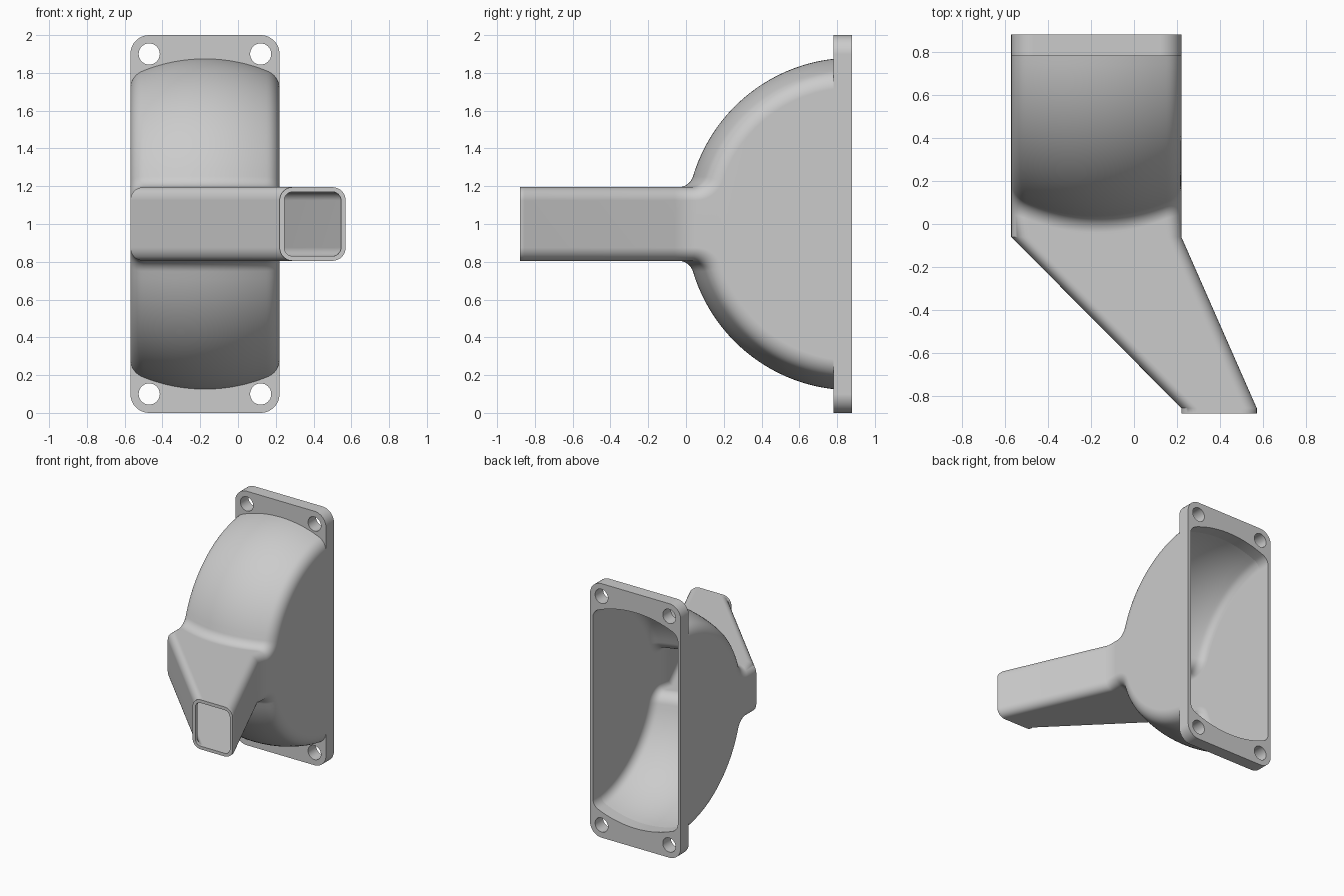
import bpy, bmesh
from math import sin, cos, pi, sqrt, asin, acos, radians

if "Cube" in bpy.data.objects:
    bpy.data.objects.remove(bpy.data.objects["Cube"])

grey = bpy.data.materials.new("light grey")
grey.use_nodes = True
GREY = (0.6, 0.6, 0.6, 1)
grey.diffuse_color = GREY
grey.node_tree.nodes["Principled BSDF"].inputs["Base Color"].default_value = GREY

HALF_W, HALF_H, RADIUS = 0.395, 0.195, 0.88   # body half width, neck half height, dome radius
OUT_W = 0.175                                 # outlet half width
BODY_X, OUT_X, MID_Z = -0.175, 0.395, 1.0
BACK, FLANGE, BEND, LIP, FRONT = 0.88, 0.78, -0.06, -0.855, -0.88
WALL = 0.025


def dome_radius(d, w, R, c):
    """Radius of the side-trimmed dome at offset d, its rim rounded by c."""
    if d < (w - c) * R / (R - c):
        return sqrt(R * R - d * d)
    return sqrt((R - c) ** 2 - (w - c) ** 2) + sqrt(max(0, c * c - (d - w + c) ** 2))


def offsets(w, c):
    """Offsets across the body, denser over the rounded rims."""
    half = [(w - c) * i / 12 for i in range(12)]
    half += [w - c + c * sin(pi / 2 * i / 10) for i in range(11)]
    return [-d for d in reversed(half[1:])] + half


def slice_profile(dx, t):
    """Upper outline of one lengthwise slice of the duct, inset by t."""
    w, h, R, c, cr = HALF_W - t, HALF_H - t, RADIUS - t, 0.1 - t, 0.07 - t
    d, s = abs(dx), (1 if dx >= 0 else -1)
    r = dome_radius(d, w, R, c)
    drop = 0
    if d > w - cr:
        drop = cr - sqrt(max(0, cr * cr - (d - w + cr) ** 2))
    h -= drop
    f = 0.08 + t + drop
    out = d - (HALF_W - OUT_W) if d > w - cr else d * (OUT_W - t - cr) / (w - cr)
    x = BODY_X + dx
    a0, a1 = asin((BACK - FLANGE) / r), acos((h + f) / (r + f))
    pts = []
    for i in range(25):                       # dome arc
        a = a0 + (a1 - a0) * i / 24
        pts.append((x, BACK - r * sin(a), r * cos(a)))
    cy = BACK - sqrt((r + f) ** 2 - (h + f) ** 2)
    for i in range(1, 11):                    # blend into the neck
        b = a1 * (1 - i / 10)
        pts.append((x, cy + f * sin(b), h + f - f * cos(b)))
    pts.append((x, BEND, h))                  # slanted neck and outlet
    pts += [(OUT_X + s * out, y, h) for y in (LIP, FRONT)]
    return pts


def rings(t):
    """Closed cross-section loops from the flange to the outlet."""
    slices = [slice_profile(d, t) for d in offsets(HALF_W - t, 0.1 - t)]
    result = []
    for k in range(len(slices[0])):
        top = [s[k] for s in slices]
        loop = [(x, y, MID_Z + z) for x, y, z in top]
        loop += [(x, y, MID_Z - z) for x, y, z in reversed(top)]
        result.append(loop)
    return result


def finish(obj, angle):
    obj.data.materials.clear()
    obj.data.materials.append(grey)
    bpy.ops.object.select_all(action='DESELECT')
    obj.select_set(True)
    bpy.context.view_layer.objects.active = obj
    bpy.ops.object.shade_smooth_by_angle(angle=radians(angle))
    mod = obj.modifiers.new("flat face normals", 'WEIGHTED_NORMAL')
    mod.keep_sharp = True


# Hollow duct: outer skin forward, inner skin back, joined at both rims
bm = bmesh.new()
chain = rings(0) + rings(WALL)[::-1]
loops = [[bm.verts.new(p) for p in ring] for ring in chain]
n = len(loops[0])
for k in range(len(loops)):
    a, b = loops[k], loops[(k + 1) % len(loops)]
    for i in range(n):
        j = (i + 1) % n
        bm.faces.new((a[i], a[j], b[j], b[i]))
bmesh.ops.recalc_face_normals(bm, faces=bm.faces)
mesh = bpy.data.meshes.new("duct_shell")
bm.to_mesh(mesh)
bm.free()
duct = bpy.data.objects.new("duct_shell", mesh)
bpy.context.collection.objects.link(duct)
finish(duct, 30)

# Flange plate: filled outline with an opening and four bolt holes
curve = bpy.data.curves.new("flange_plate", 'CURVE')
curve.dimensions = '2D'
curve.fill_mode = 'BOTH'
curve.extrude = (BACK - FLANGE) / 2


def outline(points):
    spline = curve.splines.new('POLY')
    spline.points.add(len(points) - 1)
    for p, (x, z) in zip(spline.points, points):
        p.co = (x, z, 0, 1)
    spline.use_cyclic_u = True


def circle(cx, cz, r, start=0, turn=2 * pi, steps=32):
    return [(cx + r * cos(start + turn * i / steps), cz + r * sin(start + turn * i / steps))
            for i in range(steps)]


corner = 0.1
border = []
for q, (sx, sz) in enumerate(((1, 1), (-1, 1), (-1, -1), (1, -1))):
    border += circle(sx * (HALF_W - corner), sz * (1 - corner), corner,
                     q * pi / 2, pi / 2 * 12 / 11, 12)
    outline(circle(sx * 0.295, sz * 0.9, 0.056))
outline(border)
opening = [(p[0] - BODY_X, p[2] - MID_Z) for p in rings(WALL)[0]]
outline(opening)

plate = bpy.data.objects.new("flange_plate", curve)
bpy.context.collection.objects.link(plate)
plate.location = (BODY_X, (BACK + FLANGE) / 2, MID_Z)
plate.rotation_euler = (pi / 2, 0, 0)
bpy.ops.object.select_all(action='DESELECT')
plate.select_set(True)
bpy.context.view_layer.objects.active = plate
bpy.ops.object.convert(target='MESH')
plate = bpy.context.object
bm = bmesh.new()
bm.from_mesh(plate.data)
bmesh.ops.remove_doubles(bm, verts=bm.verts, dist=0.0005)
bmesh.ops.recalc_face_normals(bm, faces=bm.faces)
bm.to_mesh(plate.data)
bm.free()
finish(plate, 40)
